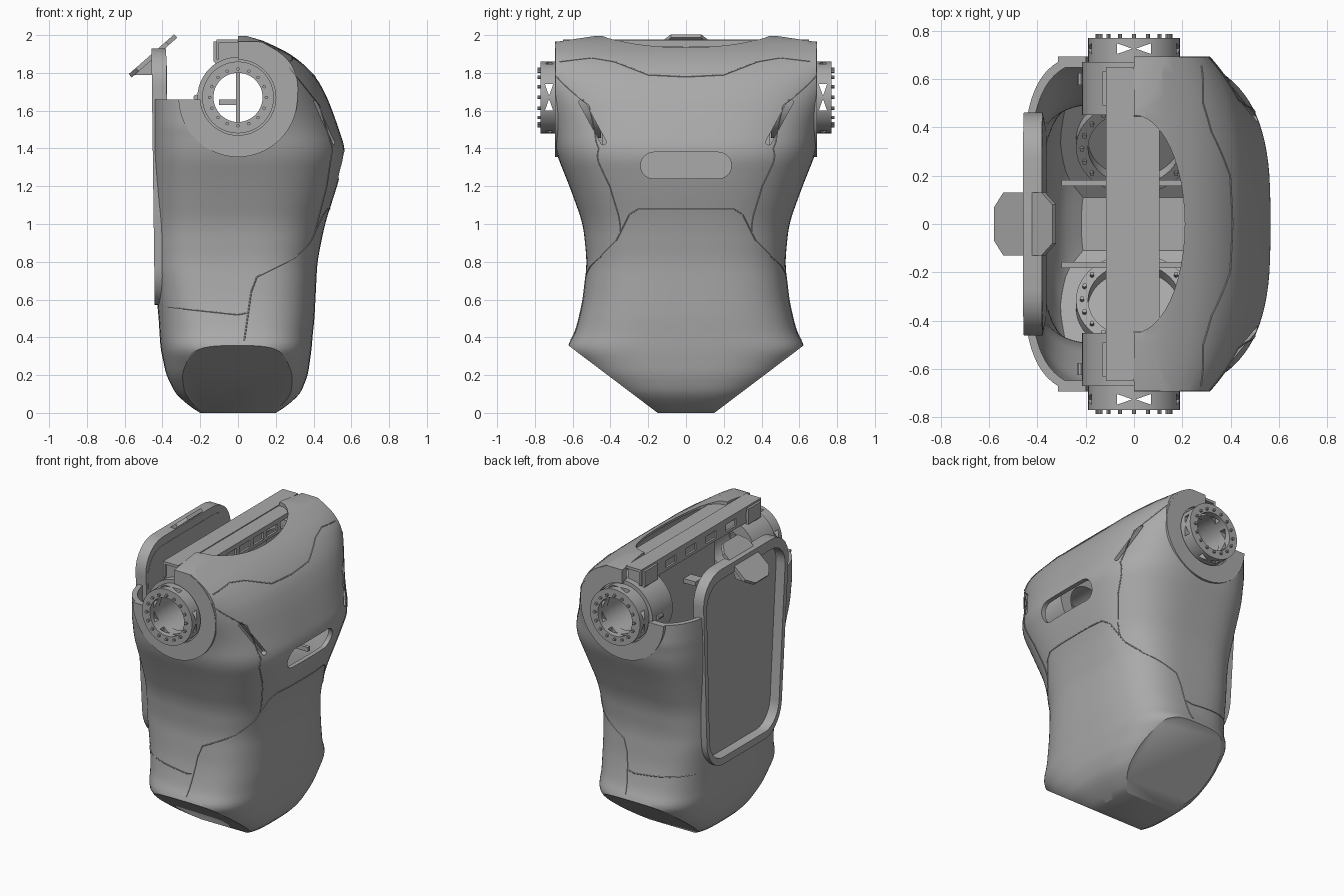
import bpy, bmesh, math
from mathutils import Matrix, Vector

if "Cube" in bpy.data.objects:
    bpy.data.objects.remove(bpy.data.objects["Cube"])

grey = bpy.data.materials.new("plain grey")
grey.use_nodes = True
tone = (0.4, 0.4, 0.4, 1)
grey.diffuse_color = tone
grey.node_tree.nodes["Principled BSDF"].inputs["Base Color"].default_value = tone

HIP = math.atan2(0.34, 0.45)      # slope of the hip faces
SHOULDER_Z = 1.67


# ---------- helpers ----------
def finish(name, bm):
    bmesh.ops.recalc_face_normals(bm, faces=bm.faces)
    mesh = bpy.data.meshes.new(name)
    bm.to_mesh(mesh)
    bm.free()
    obj = bpy.data.objects.new(name, mesh)
    bpy.context.collection.objects.link(obj)
    mesh.materials.append(grey)
    return obj


def loft(rings, loop=False):
    bm = bmesh.new()
    rows = [[bm.verts.new(p) for p in ring] for ring in rings]
    pairs = list(zip(rows, rows[1:])) + ([(rows[-1], rows[0])] if loop else [])
    for low, high in pairs:
        for i in range(len(low)):
            bm.faces.new((low[i - 1], low[i], high[i], high[i - 1]))
    if not loop:
        bm.faces.new(rows[0])
        bm.faces.new(rows[-1])
    return bm


def prism(name, outline, place, lo, hi):
    return finish(name, loft([[place(u, v, w) for u, v in outline] for w in (lo, hi)]))


def along_x(u, v, w): return (w, u, v)


def along_y(u, v, w): return (u, w, v)


def along_z(u, v, w): return (u, v, w)


def circle(rx, ry=None, n=48):
    return [(rx * math.cos(math.tau * i / n), (ry or rx) * math.sin(math.tau * i / n)) for i in range(n)]


def rounded(w, h, r, cy=0, n=8):
    pts = []
    for i in range(4 * n):
        q, a = i // n, math.pi / 2 * (i // n + (i % n) / (n - 1))
        sx, sy = (1, -1, -1, 1)[q], (1, 1, -1, -1)[q]
        pts.append((sx * (w / 2 - r) + r * math.cos(a), cy + sy * (h / 2 - r) + r * math.sin(a)))
    return pts


def box(name, x0, x1, y0, y1, z0, z1):
    return prism(name, [(x0, y0), (x1, y0), (x1, y1), (x0, y1)], along_z, z0, z1)


def tube(name, outer, inner, depth, matrix, n=48):
    ring = [[(*p, z) for p in circle(r, n=n)] for r, z in
            ((inner, 0), (outer, 0), (outer, depth), (inner, depth))]
    obj = finish(name, loft(ring, True))
    obj.data.transform(matrix)
    return obj


def bolts(name, radius, count, size, height, matrix):
    bm = bmesh.new()
    for u, v in circle(radius, n=count):
        bmesh.ops.create_cone(bm, cap_ends=True, segments=10, radius1=size, radius2=size,
                              depth=height, matrix=matrix @ Matrix.Translation((u, v, 0)))
    return finish(name, bm)


def cut(obj, *cutters):
    bpy.context.view_layer.objects.active = obj
    for cutter in cutters:
        mod = obj.modifiers.new("cut", "BOOLEAN")
        mod.object, mod.operation, mod.solver = cutter, "DIFFERENCE", "EXACT"
        bpy.ops.object.modifier_apply(modifier=mod.name)
        bpy.data.objects.remove(cutter)


def trim(bm, point, normal):
    geom = bm.verts[:] + bm.edges[:] + bm.faces[:]
    res = bmesh.ops.bisect_plane(bm, geom=geom, plane_co=point, plane_no=normal, clear_outer=True)
    bmesh.ops.edgeloop_fill(bm, edges=[e for e in res["geom_cut"] if isinstance(e, bmesh.types.BMEdge)])


# ---------- torso form: height, front depth, back depth, half width ----------
FORM = [(0, .2, .2, .215), (.03, .25, .25, .285), (.1, .33, .33, .39), (.2, .37, .38, .515),
        (.34, .39, .41, .64), (.41, .395, .415, .592), (.5, .405, .42, .566), (.6, .41, .43, .545),
        (.8, .42, .45, .525), (1, .46, .45, .545), (1.2, .525, .455, .617), (1.38, .575, .46, .69),
        (1.5, .535, .46, .705), (1.6, .5, .46, .74), (1.7, .46, .46, .79), (1.8, .4, .46, .84),
        (1.9, .285, .46, .95), (1.96, .18, .46, .96), (2, .03, .46, .96)]


def linear(z):
    z = min(max(z, 0), 2)
    for a, b in zip(FORM, FORM[1:]):
        if z <= b[0]:
            t = (z - a[0]) / (b[0] - a[0])
            return [p + (q - p) * t for p, q in zip(a[1:], b[1:])]


def form(z, rear):
    """Depth, half width and roundness of one half of the section at a height."""
    reach = min(0.02 + 0.04 * min(z, 1), z, 2 - z)
    samples = [linear(z + reach * k / 4) for k in range(-4, 5)]
    front, back, half = [sum(s) / len(samples) for s in zip(*samples)]
    if rear:
        return back, min(half, 0.712), 3 + min(max((z - 0.35) / 0.4, 0), 1)
    return front, half, 3


def section(z, inset, n=96):
    pts = []
    for i in range(n):
        c, s = math.cos(math.tau * (i + 0.5) / n), math.sin(math.tau * (i + 0.5) / n)
        depth, half, power = form(z, c < 0)
        pts.append((math.copysign((depth - inset) * abs(c) ** (2 / power), c),
                    math.copysign((half - inset) * abs(s) ** (2 / power), s), z))
    return pts


def torso(name, inset, top, count):
    bm = loft([section(inset + (top - inset) * i / count, inset) for i in range(count + 1)])
    for s in (-1, 1):
        trim(bm, (0, s * (0.69 - inset), 0), (0, s, 0))
        trim(bm, (0, s * 0.45, 2 - inset), Vector((0, s * 0.15, 1)).normalized())
        normal = Vector((0, s * math.sin(HIP), -math.cos(HIP)))
        trim(bm, Vector((0, s * 0.15, 0)) - normal * inset * 1.6, normal)
    return finish(name, bm)


def taper(u, v, w):
    return (w + 0.013 * (1.9 - v), u * (0.84 + 0.12 * (v - 0.57)), v)


# ---------- hollow body shell with its openings ----------
shell = torso("body_shell", 0, 1.995, 80)
cut(shell, torso("cavity", 0.03, 1.95, 70),
    box("rear_top_gap", -1, 0, -1, 1, 1.66, 2.2),
    prism("shoulder_bore", [(u, v + SHOULDER_Z) for u, v in circle(0.2)], along_y, -1, 1),
    prism("neck_opening", circle(0.21, 0.45), along_z, 1.75, 2.2),
    prism("chest_slot", rounded(0.48, 0.14, 0.069, 1.31), along_x, 0.3, 0.8),
    prism("back_recess", rounded(0.9, 1.3, 0.17, 1.25), taper, -0.7, -0.3))
for s in (-1, 1):
    turn = Matrix.Rotation(-s * 0.5, 2)
    slit = [turn @ Vector(p) + Vector((s * 0.495, 1.54)) for p in rounded(0.03, 0.27, 0.014)]
    cut(shell, prism("chest_slit", slit, along_x, 0.25, 0.8))

# ---------- rear frame, panel and latch ----------
rim, hole = rounded(0.94, 1.36, 0.2, 1.25), rounded(0.87, 1.24, 0.16, 1.24)
finish("back_frame", loft([[taper(*p, x) for p in outline] for outline, x in
                           ((hole, -.458), (rim, -.458), (rim, -.38), (hole, -.38))], True))
prism("back_panel", rounded(0.9, 1.27, 0.17, 1.24), taper, -0.39, -0.378)
plate = [(.16, .08), (.1, .13), (-.11, .13), (-.16, .07), (-.16, -.07), (-.11, -.13), (.1, -.13), (.16, -.08)]
tilt = Matrix.Translation((-0.45, 0, 1.89)) @ Matrix.Rotation(-math.atan2(0.21, 0.24), 4, "Y")
latch = prism("latch_plate", plate, along_z, -0.012, 0.012)
latch.data.transform(tilt)
prism("latch_wedge", [(-.55, 1.79), (-.44, 1.79), (-.38, 1.93), (-.4, 1.92)], along_y, -0.09, 0.09)

# ---------- shoulder and hip joints ----------
for s, side in ((1, "left"), (-1, "right")):
    axis = Matrix.Translation((0, 0, SHOULDER_Z)) @ Matrix.Rotation(-s * math.pi / 2, 4, "X")
    collar = tube(side + "_shoulder_collar", 0.315, 0.2, 0.045, axis @ Matrix.Translation((0, 0, 0.648)), 96)
    cut(collar, box("gap", -1, 0, -1, 1, 1.66, 2.2), box("top_gap", -1, 1, -1, 1, 1.965, 2.2))
    tube(side + "_shoulder_housing", 0.215, 0.135, 0.22, axis @ Matrix.Translation((0, 0, 0.45)))
    ring = tube(side + "_shoulder_ring", 0.19, 0.13, 0.11, axis @ Matrix.Translation((0, 0, 0.66)))
    for k in range(4):
        for e in (-1, 1):
            window = prism("window", [(e * .008, 0), (e * .07, -.022), (e * .07, .022)], along_z, 0.1, 0.25)
            window.data.transform(Matrix.Translation((0, s * 0.725, SHOULDER_Z))
                                  @ Matrix.Rotation(k * math.pi / 2, 4, "Y"))
            cut(ring, window)
    bolts(side + "_shoulder_bolts", 0.15, 16, 0.009, 0.03, axis @ Matrix.Translation((0, 0, 0.77)))
    bolts(side + "_housing_pins", 0.22, 6, 0.015, 0.05, axis @ Matrix.Translation((0, 0, 0.6)))

    hip = Matrix.Translation((0, s * 0.375, 0.17)) @ Matrix.Rotation(s * HIP, 4, "X")
    tube(side + "_hip_flange", 0.24, 0.19, 0.06, hip @ Matrix.Translation((0, 0, 0.04)))
    bolts(side + "_hip_bolts", 0.215, 20, 0.009, 0.02, hip @ Matrix.Translation((0, 0, 0.105)))
    box(side + "_cross_bar", -0.3, 0.42, s * 0.17 - 0.012, s * 0.17 + 0.012, 1.19, 1.22)
    box(side + "_beam_bracket", -0.13, 0, s * 0.56 - 0.07, s * 0.56 + 0.07, 1.86, 1.965)

# ---------- top beam and inner plate ----------
box("beam_top", -0.115, 0, -0.65, 0.65, 1.96, 1.978)
box("beam_front_top", 0, 0.105, -0.445, 0.445, 1.955, 1.972)
for name, x, half in (("beam_rear_wall", -0.115, 0.65), ("beam_front_wall", 0.09, 0.44)):
    wall = box(name, x, x + 0.015, -half, half, 1.87, 1.965)
    for k in range(6):
        y = half * (k - 2.5) / 3
        cut(wall, box("window", x - 0.1, x + 0.1, y - 0.055, y + 0.055, 1.89, 1.94))
box("inner_plate", -0.01, 0.01, -0.3, 0.3, 0.9, 1.965)
box("plate_bracket", -0.1, 0, -0.04, 0.04, 1.63, 1.66)


# ---------- panel seams laid on the shell ----------
def on_front(y, z):
    depth, half, power = form(z, False)
    return (depth * max(0, 1 - (abs(y) / half) ** power) ** (1 / power), y, z)


def on_side(x, z, s):
    depth, half, power = form(z, x < 0)
    return (x, s * min(0.69, half * max(0, 1 - (abs(x) / depth) ** power) ** (1 / power)), z)


def dense(path, n=12):
    return [Vector(a).lerp(Vector(b), i / n) for a, b in zip(path, path[1:]) for i in range(n)]


def seam(name, points):
    curve = bpy.data.curves.new(name, "CURVE")
    curve.dimensions, curve.bevel_depth, curve.bevel_resolution = "3D", 0.0035, 1
    spline = curve.splines.new("POLY")
    spline.points.add(len(points) - 1)
    for p, co in zip(spline.points, points):
        p.co = (*co, 1)
    obj = bpy.data.objects.new(name, curve)
    bpy.context.collection.objects.link(obj)
    curve.materials.append(grey)
    bpy.ops.object.select_all(action="DESELECT")
    obj.select_set(True)
    bpy.context.view_layer.objects.active = obj
    bpy.ops.object.convert(target="MESH")


wave = [(-.67, 1.86), (-.5, 1.88), (-.38, 1.86), (-.2, 1.79), (0, 1.78), (.2, 1.79), (.38, 1.86), (.5, 1.88), (.67, 1.86)]
seam("collar_seam", [on_front(*p) for p in dense(wave)])
seam("abdomen_top_seam", [on_front(*p) for p in dense([(-.3, 1.05), (-.25, 1.08), (.25, 1.08), (.3, 1.05)])])
for s in (-1, 1):
    seam("abdomen_seam", [on_front(s * p[0], p[1]) for p in dense([(.3, 1.05), (.37, .91), (.45, .83)])]
         + [on_side(*p, s) for p in dense([(.3, .82), (.1, .72), (.07, .64), (.03, .36)])])
    seam("chest_side_seam", [on_side(*p, s) for p in dense([(.27, 1.83), (.43, 1.63), (.5, 1.4), (.47, 1.2), (.4, .93)])])
    seam("waist_seam", [on_side(*p, s) for p in dense([(-.37, .56), (0, .52), (.05, .53)])])

# ---------- smooth shading with crisp edges ----------
for obj in bpy.context.scene.objects:
    obj.select_set(obj.type == "MESH")
bpy.context.view_layer.objects.active = shell
bpy.ops.object.shade_smooth_by_angle(angle=math.radians(32))
